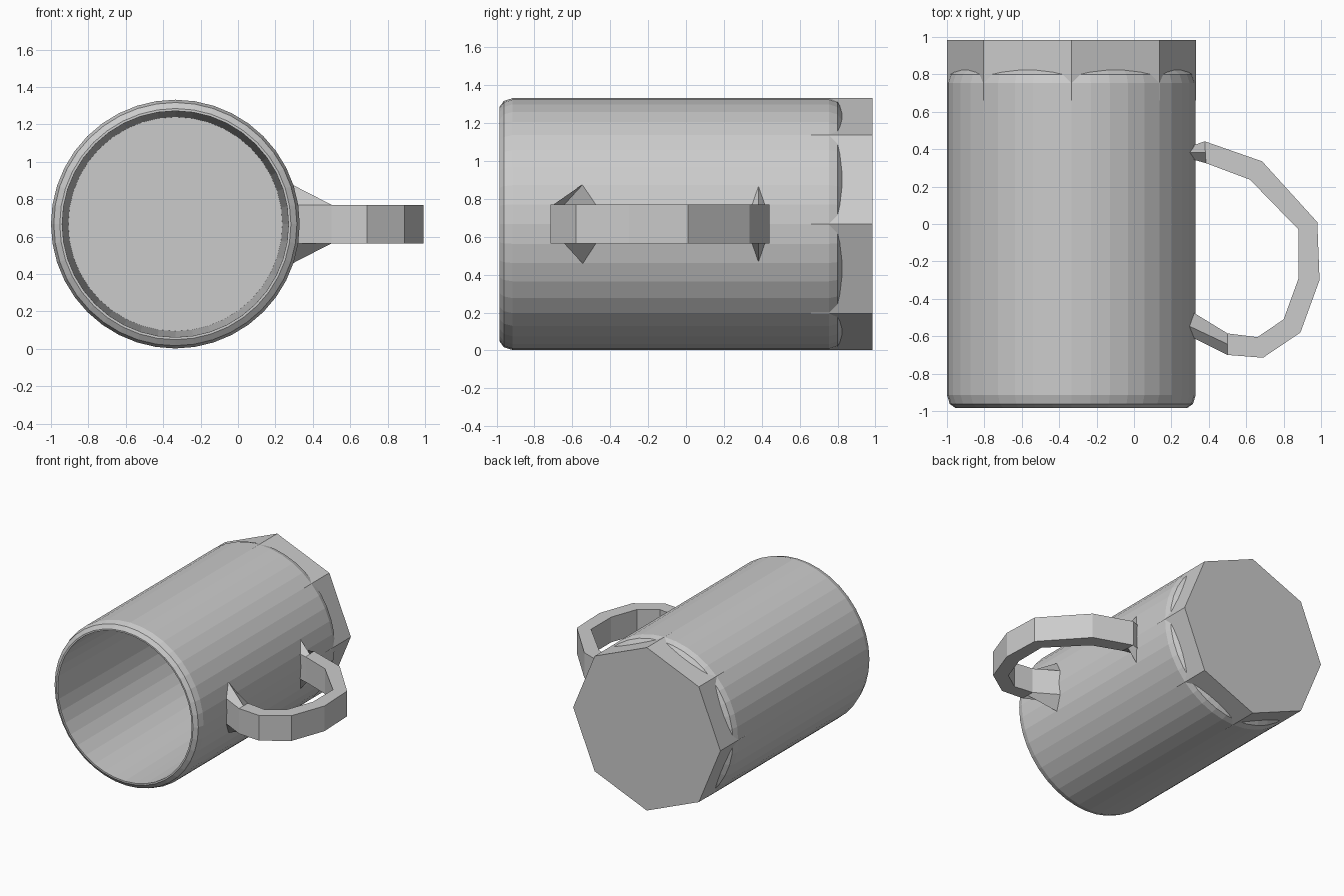
import bpy, bmesh
from math import sin, cos, pi

if "Cube" in bpy.data.objects:
    bpy.data.objects.remove(bpy.data.objects["Cube"])

CX, CZ, R = -0.335, 0.667, 0.665


def ring(bm, radius, y, sides):
    return [bm.verts.new((CX + radius * cos(2 * pi * i / sides), y,
                          CZ + radius * sin(2 * pi * i / sides))) for i in range(sides)]


def loft(name, bm, rings):
    """Skin a list of vertex rings and cap both ends."""
    for a, b in zip(rings, rings[1:]):
        for i in range(len(a)):
            j = (i + 1) % len(a)
            bm.faces.new((a[i], a[j], b[j], b[i]))
    bm.faces.new(rings[0])
    bm.faces.new(rings[-1])
    bmesh.ops.recalc_face_normals(bm, faces=bm.faces)
    mesh = bpy.data.meshes.new(name)
    bm.to_mesh(mesh)
    bm.free()
    obj = bpy.data.objects.new(name, mesh)
    bpy.context.collection.objects.link(obj)
    return obj


# Mug body: outer base, wall, rounded rim, tapered inside, inner floor
profile = [(0.57, 0.835), (0.614, 0.825), (0.65, 0.80), (R, 0.755),
           (R, -0.915), (0.65, -0.962), (0.618, -0.985), (0.605, -0.985),
           (0.57, 0.79)]
bm = bmesh.new()
loft("mug_body", bm, [ring(bm, r, y, 40) for r, y in profile])

# Octagonal base, its corners just touching the body wall
bm = bmesh.new()
base = [ring(bm, R + 0.001, y, 8) for y in (0.66, 0.985)]
loft("octagonal_base", bm, base)

# Handle: inner xy, outer xy, half width at the middle of the section
HW = 0.103
stations = [((0.315, 0.345), (0.315, 0.42), 0.212),
            ((0.385, 0.325), (0.378, 0.442), HW),
            ((0.62, 0.237), (0.685, 0.335), HW),
            ((0.88, -0.03), (0.98, 0.01), HW),
            ((0.88, -0.29), (0.992, -0.30), HW),
            ((0.80, -0.51), (0.89, -0.58), HW),
            ((0.66, -0.605), (0.69, -0.715), HW),
            ((0.50, -0.585), (0.50, -0.70), HW),
            ((0.32, -0.475), (0.32, -0.61), 0.212)]
bm = bmesh.new()
sections = []
for (ix, iy), (ox, oy), m in stations:
    mx, my = (ix + ox) / 2, (iy + oy) / 2
    if m > HW:
        mx = 0.288  # flared tips sink into the curved wall
    pts = [(ix, iy, -HW), (mx, my, -m), (ox, oy, -HW),
           (ox, oy, HW), (mx, my, m), (ix, iy, HW)]
    sections.append([bm.verts.new((x, y, CZ + z)) for x, y, z in pts])
loft("handle", bm, sections)
